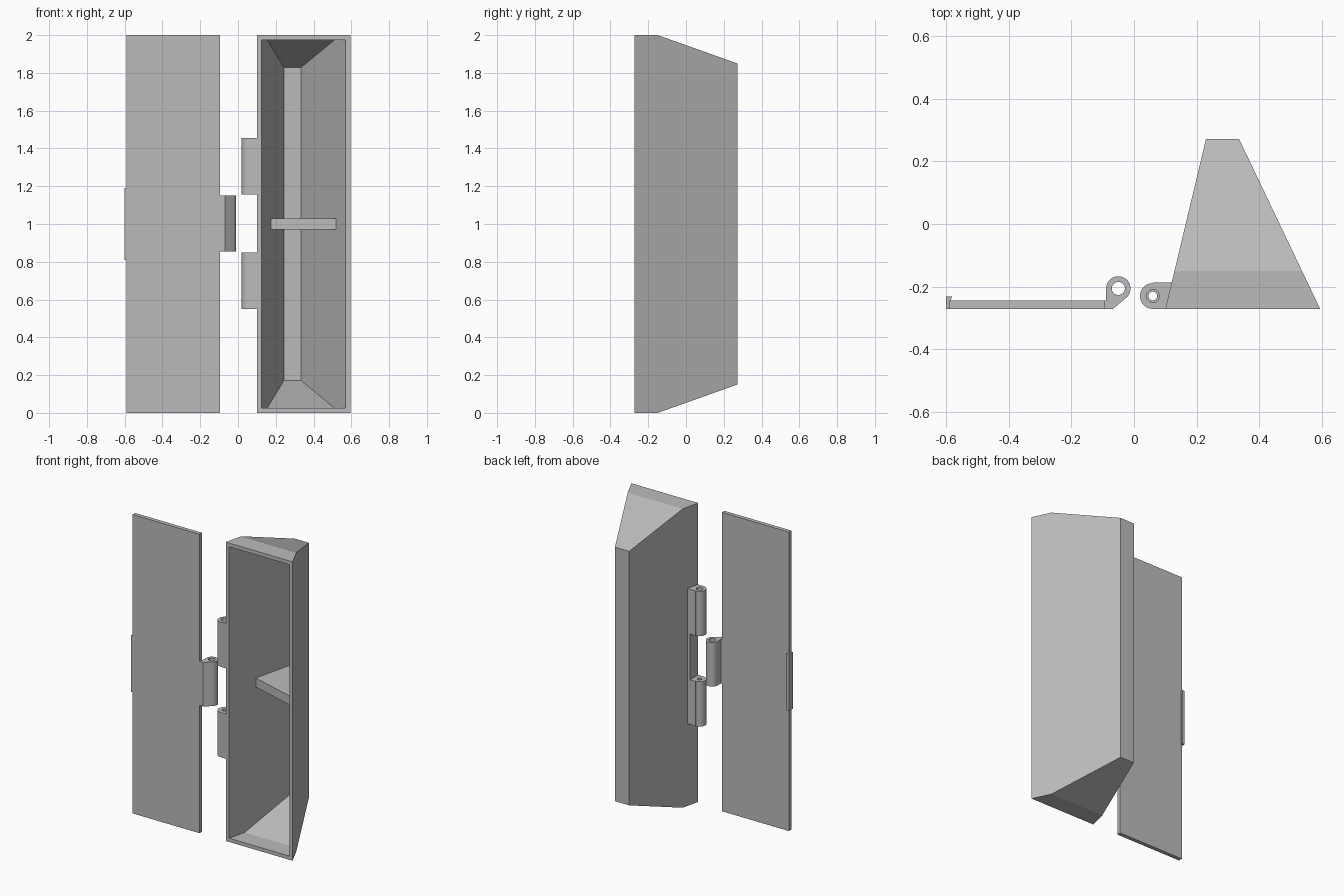
import bpy, bmesh
from math import cos, sin, radians

if "Cube" in bpy.data.objects:
    bpy.data.objects.remove(bpy.data.objects["Cube"])

grey = bpy.data.materials.new("plain grey")
grey.use_nodes = True
COLOUR = (0.5, 0.5, 0.5, 1)
grey.diffuse_color = COLOUR
grey.node_tree.nodes["Principled BSDF"].inputs["Base Color"].default_value = COLOUR

FRONT = -0.272   # plane of the door face and the box rim


def arc(cx, cy, r, start, end, steps=24):
    """Points on a circle arc, in degrees."""
    angles = [radians(start + (end - start) * i / steps) for i in range(steps + 1)]
    return [(cx + r * cos(a), cy + r * sin(a)) for a in angles]


def prism(name, outline, z0, z1, hole=None):
    """Upright prism from a flat outline, with an optional hole (x, y, radius)."""
    curve = bpy.data.curves.new(name, "CURVE")
    curve.dimensions = "2D"
    curve.fill_mode = "BOTH"
    curve.extrude = (z1 - z0) / 2
    loops = [outline]
    if hole:
        loops.append(arc(*hole, 0, 360, 32)[:-1])
    for loop in loops:
        spline = curve.splines.new("POLY")
        spline.points.add(len(loop) - 1)
        for point, (x, y) in zip(spline.points, loop):
            point.co = (x, y, 0, 1)
        spline.use_cyclic_u = True
    curve.materials.append(grey)
    ob = bpy.data.objects.new(name, curve)
    ob.location.z = (z0 + z1) / 2
    bpy.context.collection.objects.link(ob)
    bpy.ops.object.select_all(action="DESELECT")
    ob.select_set(True)
    bpy.context.view_layer.objects.active = ob
    bpy.ops.object.convert(target="MESH")
    ob = bpy.context.view_layer.objects.active
    bm = bmesh.new()
    bm.from_mesh(ob.data)
    bmesh.ops.remove_doubles(bm, verts=bm.verts, dist=0.0001)
    bmesh.ops.recalc_face_normals(bm, faces=bm.faces)
    bm.to_mesh(ob.data)
    bm.free()
    bpy.ops.object.shade_smooth_by_angle(angle=radians(30))
    return ob


def rect(x0, x1, y0, y1):
    return [(x0, y0), (x1, y0), (x1, y1), (x0, y1)]


# Hollow tapered box: rectangles lofted outside front to back, then inside
def wall(y, inset):
    """Left and right wall positions at depth y."""
    d = y - FRONT
    return 0.1 + inset + 0.239 * d, 0.595 - inset - 0.477 * d


sections = [  # depth, bottom height, wall inset; starts and ends at a back
    (0.272, 0.15, 0), (-0.15, 0, 0), (FRONT, 0, 0),
    (FRONT, 0.025, 0.025), (-0.15, 0.025, 0.025), (0.225, 0.172, 0.025),
]
bm = bmesh.new()
rings = []
for y, low, inset in sections:
    left, right = wall(y, inset)
    rings.append([bm.verts.new((x, y, z)) for x, z in rect(left, right, low, 2 - low)])
for a, b in zip(rings, rings[1:]):
    for i in range(4):
        j = (i + 1) % 4
        bm.faces.new((a[i], a[j], b[j], b[i]))
bm.faces.new(rings[0])
bm.faces.new(rings[-1])
bmesh.ops.recalc_face_normals(bm, faces=bm.faces)
mesh = bpy.data.meshes.new("tapered_box")
bm.to_mesh(mesh)
bm.free()
mesh.materials.append(grey)
box = bpy.data.objects.new("tapered_box", mesh)
bpy.context.collection.objects.link(box)

# Shelf inside the box, with a slanted front edge
prism("shelf", [(wall(-0.06, 0.02)[0], -0.06), (wall(-0.165, 0.02)[1], -0.165),
                (wall(0.23, 0.02)[1], 0.23), (wall(0.23, 0.02)[0], 0.23)], 0.97, 1.03)

# Box hinge: wedge along the wall and two knuckles
prism("hinge_wedge", [(0.1, FRONT), (0.121, -0.187), (0.101, -0.187)], 0.55, 1.455)
knuckle = arc(0.06, -0.23, 0.041, 90, 270) + [(0.1, FRONT), (0.121, -0.187), (0.06, -0.187)]
prism("lower_box_knuckle", knuckle, 0.55, 0.85, (0.06, -0.23, 0.014))
prism("upper_box_knuckle", knuckle, 1.155, 1.455, (0.06, -0.23, 0.021))

# Door panel, its latch lip and its knuckle
prism("door_panel", rect(-0.59, -0.094, FRONT, -0.245), 0, 2)
prism("latch_lip", [(-0.6, FRONT), (-0.585, FRONT), (-0.585, -0.24),
                    (-0.58, -0.231), (-0.6, -0.231)], 0.81, 1.19)
prism("door_knuckle", arc(-0.05, -0.206, 0.039, 180, -52, 30)
      + [(-0.068, FRONT), (-0.095, FRONT), (-0.095, -0.245), (-0.089, -0.245)],
      0.855, 1.15, (-0.05, -0.206, 0.021))
